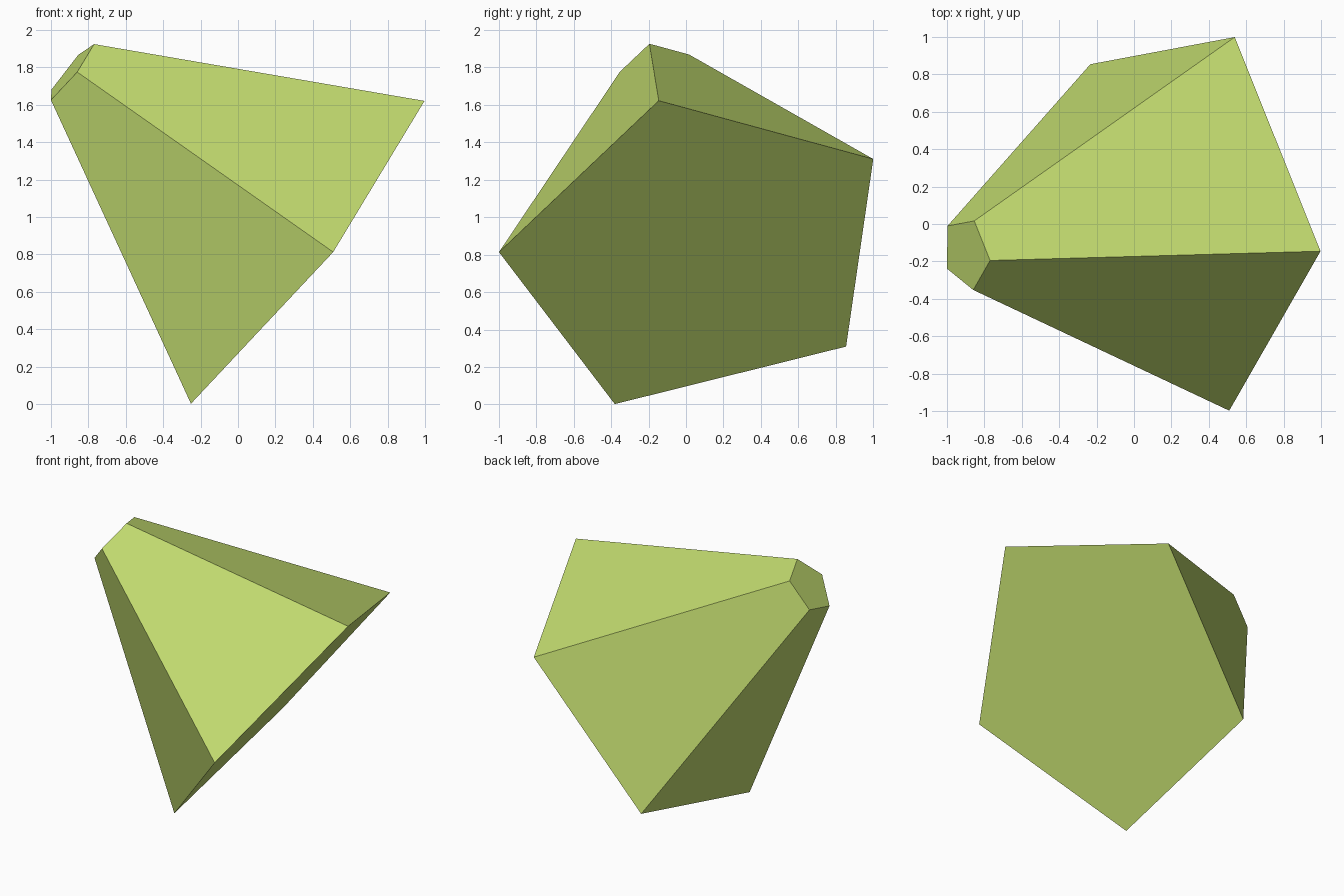
import bpy, bmesh, math
from mathutils import Vector

if "Cube" in bpy.data.objects:
    bpy.data.objects.remove(bpy.data.objects["Cube"])

# Tilted five-sided frustum: end centres and the direction of one corner
base_centre = Vector((0.312, 0.066, 0.811))
tip_centre = Vector((-0.896, -0.156, 1.775))
BASE_RADIUS, TIP_RADIUS, SIDES = 1.082, 0.2, 5

axis = (tip_centre - base_centre).normalized()
corner = Vector((-0.562, -0.446, -0.811))
u = (corner - axis * corner.dot(axis)).normalized()
v = axis.cross(u)


def ring(bm, centre, radius):
    angles = [2 * math.pi * i / SIDES for i in range(SIDES)]
    return [bm.verts.new(centre + radius * (math.cos(a) * u + math.sin(a) * v)) for a in angles]


# Wide end, narrow end and the flat sides between them
bm = bmesh.new()
base = ring(bm, base_centre, BASE_RADIUS)
tip = ring(bm, tip_centre, TIP_RADIUS)
bm.faces.new(list(reversed(base)))
bm.faces.new(tip)
for i in range(SIDES):
    j = (i + 1) % SIDES
    bm.faces.new((base[i], base[j], tip[j], tip[i]))
bmesh.ops.recalc_face_normals(bm, faces=bm.faces)

mesh = bpy.data.meshes.new("tapered_block")
bm.to_mesh(mesh)
bm.free()
block = bpy.data.objects.new("tapered_block", mesh)
bpy.context.collection.objects.link(block)

# Single yellow-green colour
green = bpy.data.materials.new("yellow_green")
green.diffuse_color = (0.54, 0.71, 0.16, 1.0)
green.use_nodes = True
green.node_tree.nodes["Principled BSDF"].inputs["Base Color"].default_value = green.diffuse_color
mesh.materials.append(green)
